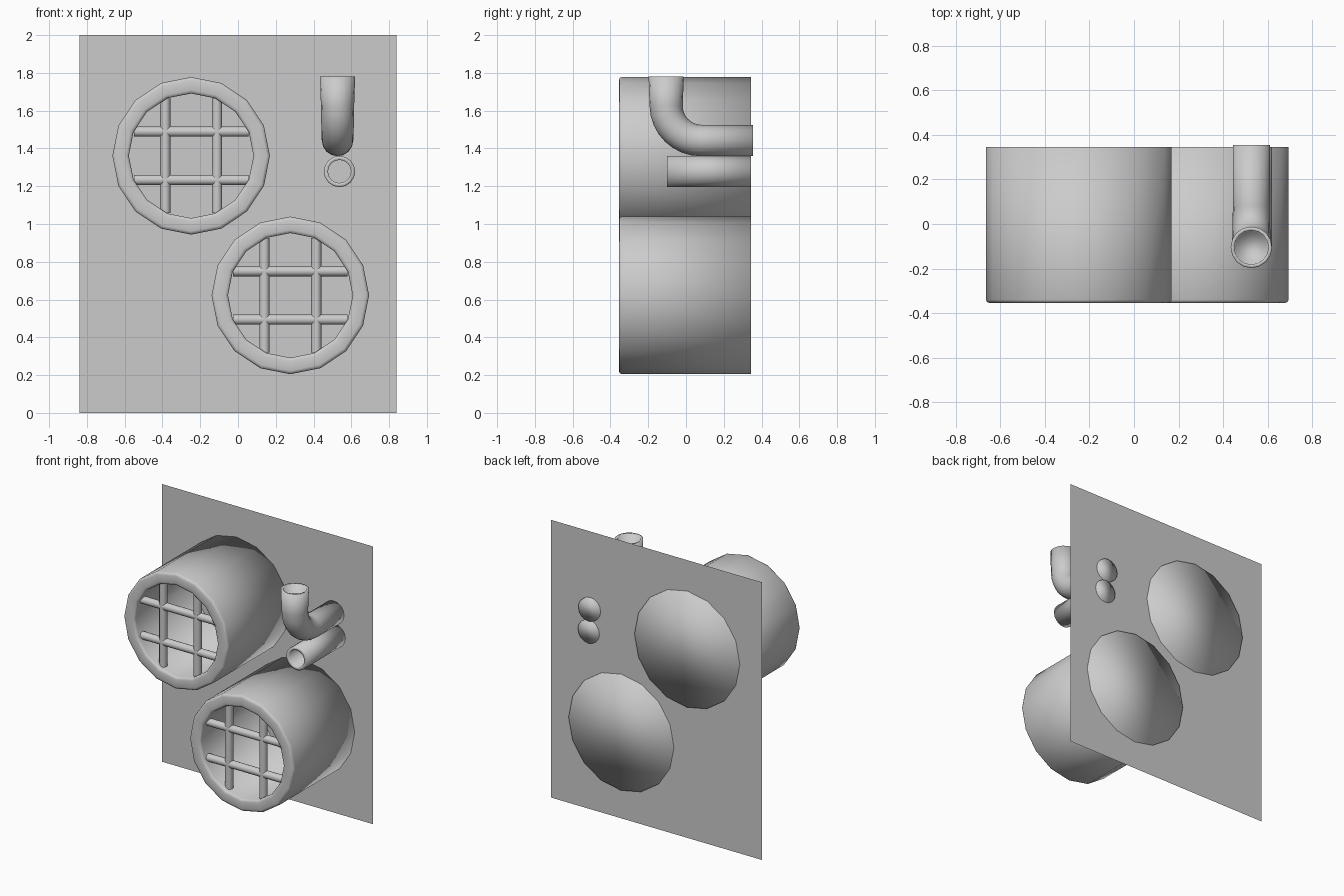
import bpy, bmesh, math
from mathutils import Vector

cube = bpy.data.objects.get("Cube")
if cube:
    bpy.data.objects.remove(cube)

SIDES = 16
BACK = 0.345

grey = bpy.data.materials.new("plain_grey")
grey.use_nodes = True
COLOUR = (0.6, 0.6, 0.6, 1)
grey.diffuse_color = COLOUR
grey.node_tree.nodes["Principled BSDF"].inputs["Base Color"].default_value = COLOUR


def finish(name, bm, smooth=True):
    bmesh.ops.recalc_face_normals(bm, faces=bm.faces)
    for f in bm.faces:
        f.smooth = smooth
    mesh = bpy.data.meshes.new(name)
    bm.to_mesh(mesh)
    bm.free()
    mesh.materials.append(grey)
    obj = bpy.data.objects.new(name, mesh)
    bpy.context.collection.objects.link(obj)
    return obj


def sweep(name, stations):
    """Skin rings given as (centre, tangent, radius); both ends are capped.
    Every path lies in the y-z plane, so the x axis is always across it."""
    bm = bmesh.new()
    across = Vector((1, 0, 0))
    rings = []
    for centre, tangent, radius in stations:
        up = across.cross(Vector(tangent).normalized())
        ring = []
        for i in range(SIDES):
            a = 2 * math.pi * i / SIDES
            ring.append(bm.verts.new(Vector(centre) + radius * (math.cos(a) * across + math.sin(a) * up)))
        rings.append(ring)
    for r0, r1 in zip(rings, rings[1:]):
        for i in range(SIDES):
            j = (i + 1) % SIDES
            bm.faces.new((r0[i], r0[j], r1[j], r1[i]))
    bm.faces.new(rings[0])
    bm.faces.new(rings[-1])
    return finish(name, bm)


def tube(name, x, z, profile):
    """Cup along y from (y, radius) points."""
    return sweep(name, [((x, y, z), (0, 1, 0), r) for y, r in profile])


def bar(name, start, end, radius):
    bm = bmesh.new()
    start, end = Vector(start), Vector(end)
    axis = end - start
    bmesh.ops.create_cone(bm, cap_ends=True, segments=12, radius1=radius, radius2=radius, depth=axis.length)
    bm.transform(axis.to_track_quat('Z', 'Y').to_matrix().to_4x4())
    bmesh.ops.translate(bm, verts=bm.verts, vec=(start + end) / 2)
    obj = finish(name, bm)
    for f in obj.data.polygons:
        f.use_smooth = len(f.vertices) == 4


# Wall panel
bm = bmesh.new()
bmesh.ops.create_grid(bm, x_segments=1, y_segments=1, size=1)
for v in bm.verts:
    v.co = (v.co.x * 0.84, BACK - 0.008, 1 + v.co.y)
finish("wall_panel", bm, smooth=False)

# Two large drain pipes with round-edged rims and barred grilles
R, INNER, FRONT = 0.417, 0.33, -0.355
for label, cx, cz in (("upper", -0.248, 1.361), ("lower", 0.277, 0.622)):
    tube(label + "_drain_pipe", cx, cz, [
        (BACK, R), (FRONT + 0.015, R), (FRONT + 0.004, R - 0.005), (FRONT, R - 0.018),
        (FRONT, INNER + 0.018), (FRONT + 0.004, INNER + 0.005), (FRONT + 0.015, INNER),
        (BACK - 0.004, INNER)])
    half = math.sqrt(INNER ** 2 - 0.13 ** 2)
    for side, s in (("first", -1), ("second", 1)):
        bx, bz, y = cx + s * 0.137, cz + s * 0.128, FRONT + 0.055
        bar(f"{label}_{side}_upright_bar", (bx, y, cz - half), (bx, y, cz + half), 0.027)
        bar(f"{label}_{side}_cross_bar", (cx - half, y, bz), (cx + half, y, bz), 0.027)

# Small straight outlet
tube("straight_outlet", 0.537, 1.278, [
    (BACK, 0.083), (-0.1, 0.083), (-0.1, 0.061), (BACK - 0.004, 0.061)])

# Elbow outlet: out of the wall, round the bend, up to an open flared mouth
px, bend = 0.527, 0.185
py, pz = -0.105, 1.442
stations = [((px, 0.355, pz), (0, -1, 0), 0.083)]
for k in range(9):
    a = math.pi / 2 * k / 8
    centre = (px, py + bend * (1 - math.sin(a)), pz + bend * (1 - math.cos(a)))
    stations.append((centre, (0, -math.cos(a), math.sin(a)), 0.083 + 0.005 * k / 8))
for z, r in ((1.78, 0.093), (1.78, 0.077), (1.62, 0.072)):
    stations.append(((px, py, z), (0, 0, 1), r))
sweep("elbow_outlet", stations)
